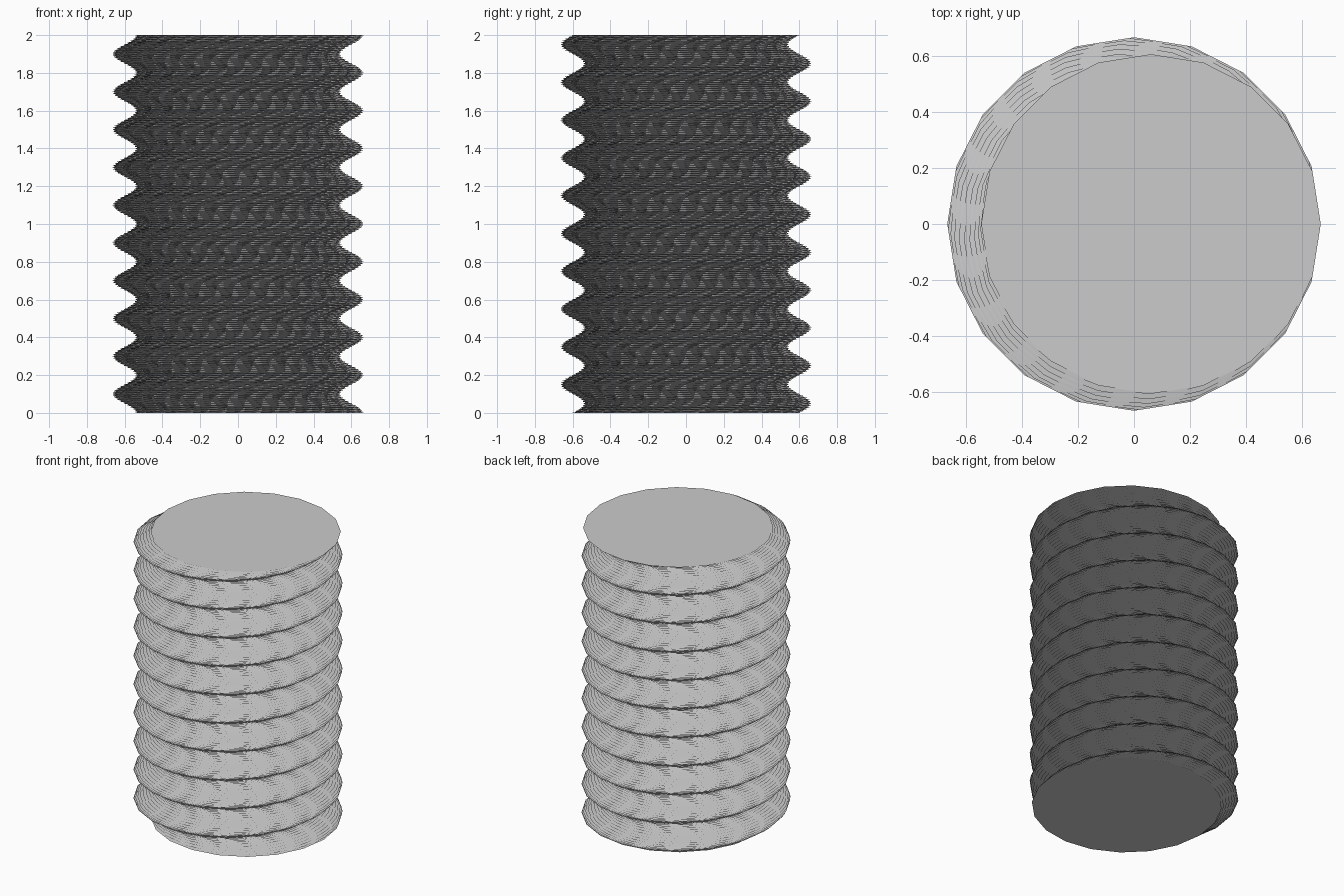
import bpy, bmesh, math

cube = bpy.data.objects.get("Cube")
if cube:
    bpy.data.objects.remove(cube, do_unlink=True)

SIDES = 20          # sides of the round section
RADIUS = 0.605      # section radius
OFFSET = 0.0605     # distance of the section centre from the axis
HEIGHT = 2.0
TURNS = 10
LAYERS = TURNS * 20

grey = bpy.data.materials.new("light_grey")
grey.diffuse_color = (0.6, 0.6, 0.6, 1)
grey.use_nodes = True
grey.node_tree.nodes["Principled BSDF"].inputs["Base Color"].default_value = (0.6, 0.6, 0.6, 1)


def section(bm, layer):
    """One off-centre ring, turned about the z axis."""
    twist = math.tau * TURNS * layer / LAYERS
    z = HEIGHT * layer / LAYERS
    ring = []
    for i in range(SIDES):
        a = twist + math.tau * i / SIDES
        ring.append(bm.verts.new((
            OFFSET * math.cos(twist) + RADIUS * math.cos(a),
            OFFSET * math.sin(twist) + RADIUS * math.sin(a), z)))
    return ring


# Threaded rod: a twisted extrusion of the off-centre section
bm = bmesh.new()
rings = [section(bm, k) for k in range(LAYERS + 1)]
for low, high in zip(rings, rings[1:]):
    for i in range(SIDES):
        j = (i + 1) % SIDES
        bm.faces.new((low[i], low[j], high[j]))
        bm.faces.new((low[i], high[j], high[i]))

# Flat end caps
bm.faces.new(rings[0][::-1])
bm.faces.new(rings[-1])

mesh = bpy.data.meshes.new("threaded_rod")
bm.to_mesh(mesh)
bm.free()
mesh.materials.append(grey)
rod = bpy.data.objects.new("threaded_rod", mesh)
bpy.context.collection.objects.link(rod)
